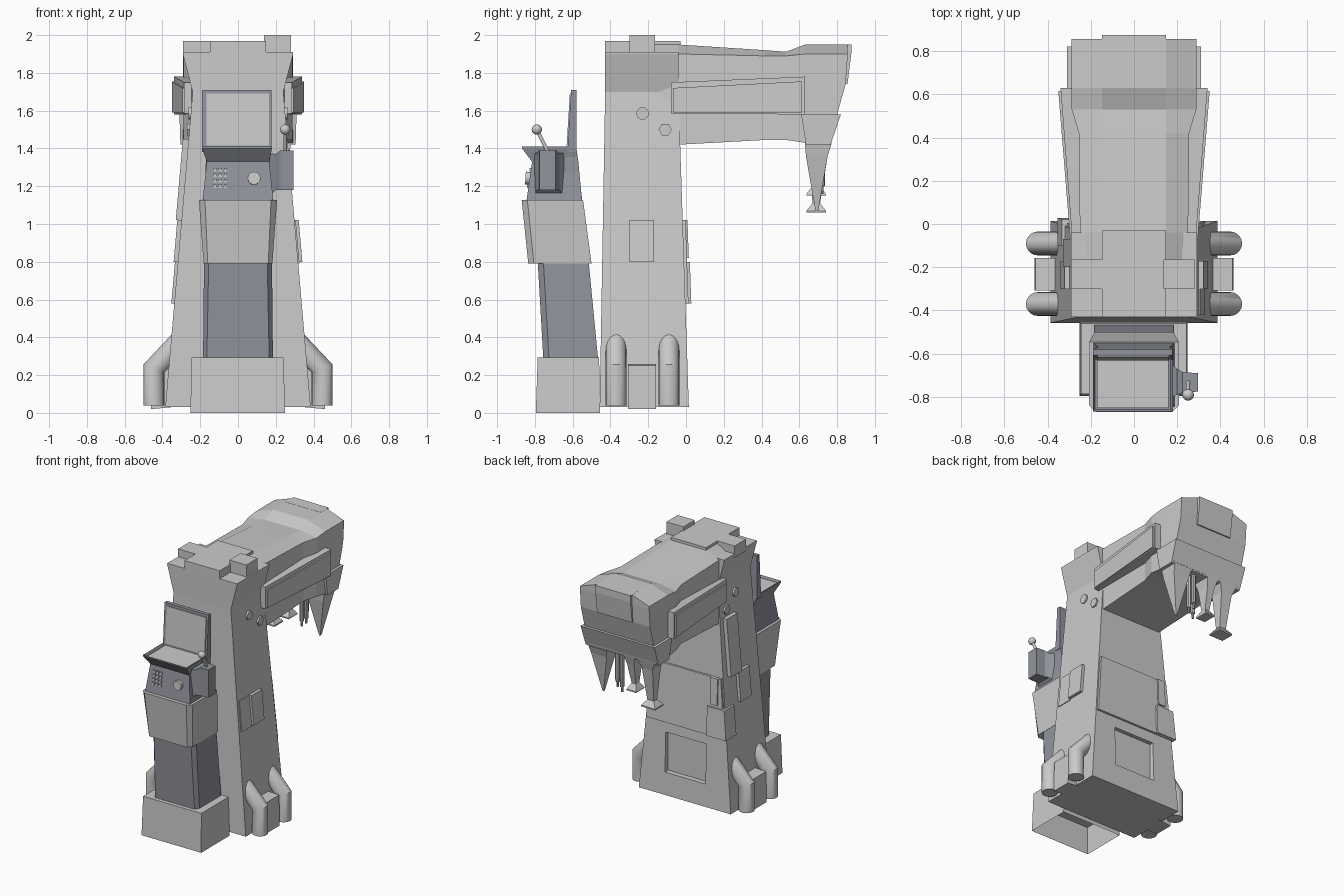
import bpy, bmesh, math
from mathutils import Vector

if "Cube" in bpy.data.objects:
    bpy.data.objects.remove(bpy.data.objects["Cube"])

dark = bpy.data.materials.new("dark_grey")
dark.diffuse_color = (0.29, 0.30, 0.34, 1)
dark.use_nodes = True
dark.node_tree.nodes["Principled BSDF"].inputs["Base Color"].default_value = dark.diffuse_color


def loft(name, rings, mat=None, smooth=False):
    """Skin a list of equal-length point rings and cap both ends."""
    bm = bmesh.new()
    vs = [[bm.verts.new(p) for p in r] for r in rings]
    n = len(vs[0])
    for a, b in zip(vs, vs[1:]):
        for i in range(n):
            j = (i + 1) % n
            bm.faces.new((a[i], a[j], b[j], b[i]))
    bm.faces.new(vs[0][::-1])
    bm.faces.new(vs[-1])
    bmesh.ops.recalc_face_normals(bm, faces=bm.faces)
    me = bpy.data.meshes.new(name)
    bm.to_mesh(me)
    bm.free()
    ob = bpy.data.objects.new(name, me)
    bpy.context.collection.objects.link(ob)
    if mat:
        me.materials.append(mat)
    if smooth:
        bpy.ops.object.select_all(action='DESELECT')
        ob.select_set(True)
        bpy.context.view_layer.objects.active = ob
        bpy.ops.object.shade_smooth_by_angle(angle=math.radians(35))
    return ob


def rect(z, x0, x1, y0, y1):
    return [(x0, y0, z), (x1, y0, z), (x1, y1, z), (x0, y1, z)]


def box(name, x0, x1, y0, y1, z0, z1, mat=None):
    return loft(name, [rect(z0, x0, x1, y0, y1), rect(z1, x0, x1, y0, y1)], mat)


def rod(name, a, b, r0, r1=None, n=12, mat=None):
    a, b = Vector(a), Vector(b)
    q = (b - a).to_track_quat('Z', 'Y')
    circ = [(math.cos(2 * math.pi * i / n), math.sin(2 * math.pi * i / n)) for i in range(n)]
    ring = lambda c, r: [c + q @ Vector((u * r, v * r, 0)) for u, v in circ]
    return loft(name, [ring(a, r0), ring(b, r0 if r1 is None else r1)], mat, n > 8)


def pocket(ob, face_dir, thick, depth):
    """Inset the face looking along face_dir and sink it."""
    bm = bmesh.new()
    bm.from_mesh(ob.data)
    bm.normal_update()
    d = Vector(face_dir)
    f = max(bm.faces, key=lambda f: f.normal.dot(d))
    bmesh.ops.inset_region(bm, faces=[f], thickness=thick)
    bmesh.ops.translate(bm, verts=f.verts, vec=-d * depth)
    bm.to_mesh(ob.data)
    bm.free()


def hx(z):
    return 0.385 - (z - 0.04) * 0.0873


def back(z):
    return 0.012 - (z - 0.04) * 0.035


# main column
col = loft("column", [rect(0.03, -0.385, 0.385, -0.457, 0.015),
                      rect(1.70, -0.24, 0.24, -0.428, -0.04),
                      rect(1.90, -0.292, 0.292, -0.43, -0.04),
                      rect(1.91, -0.292, 0.292, -0.43, -0.04)])
cut = box("recess_cutter", -0.17, 0.17, -0.03, 0.1, 0.2, 0.5)
mod = col.modifiers.new("recess", 'BOOLEAN')
mod.operation, mod.object, mod.solver = 'DIFFERENCE', cut, 'EXACT'
bpy.context.view_layer.objects.active = col
bpy.ops.object.modifier_apply(modifier="recess")
bpy.data.objects.remove(cut)

# ridge and blocks on top
box("top_ridge", -0.147, 0.147, -0.43, -0.03, 1.88, 1.97)
box("top_block_left", -0.292, -0.147, -0.3, -0.165, 1.88, 1.97)
box("top_block_right", 0.137, 0.28, -0.3, -0.165, 1.88, 2.0)

# arm and head: y, half width, ridge z, shoulder z, bottom z
arm = [(-0.2, 0.235, 1.95, 1.9, 1.43), (-0.04, 0.25, 1.95, 1.9, 1.42), (0.42, 0.255, 1.92, 1.89, 1.445),
       (0.53, 0.288, 1.912, 1.89, 1.445), (0.63, 0.29, 1.95, 1.9, 1.43), (0.77, 0.29, 1.95, 1.9, 1.43),
       (0.80, 0.29, 1.95, 1.9, 1.58), (0.845, 0.29, 1.95, 1.9, 1.74), (0.855, 0.29, 1.95, 1.9, 1.88)]
loft("arm", [[(-0.147, y, t), (0.147, y, t), (w, y, s), (w, y, b), (-w, y, b), (-w, y, s)]
             for y, w, t, s, b in arm])
loft("head_back_plate", [rect(1.74, -0.147, 0.147, 0.78, 0.855), rect(1.9, -0.147, 0.147, 0.78, 0.875),
                         rect(1.951, -0.147, 0.147, 0.78, 0.875)])
loft("head_lip", [rect(1.42, -0.305, 0.305, 0.635, 0.765), rect(1.58, -0.31, 0.31, 0.61, 0.82)])

# tools under the head
loft("pointed_tool", [rect(1.42, 0.13, 0.28, 0.63, 0.77), rect(1.36, 0.14, 0.27, 0.635, 0.75),
                      rect(1.07, 0.2, 0.21, 0.685, 0.70)])
for i, (dx, dy, z) in enumerate([(-0.018, 0, 1.1), (0.018, 0, 1.13), (0, 0.03, 1.16)]):
    rod(f"thin_rod_{i}", (0.07 + dx, 0.69 + dy, 1.44), (0.07 + dx, 0.69 + dy, z + 0.04), 0.016, n=8)
    rod(f"thin_tip_{i}", (0.07 + dx, 0.69 + dy, z + 0.05), (0.07 + dx, 0.69 + dy, z), 0.008, n=8)
for nm, x, w, end in (("short_clamp", -0.06, 0.03, 1.15), ("flared_clamp", -0.2, 0.045, 1.06)):
    loft(nm, [rect(1.43, x - w * 1.6, x + w * 1.6, 0.63, 0.77), rect(1.36, x - w, x + w, 0.65, 0.75),
              rect(end + 0.05, x - w * 0.6, x + w * 0.6, 0.67, 0.71),
              rect(end + 0.01, x - w * 1.3, x + w * 1.3, 0.638, 0.74),
              rect(end, x - w * 1.3, x + w * 1.3, 0.638, 0.74)])

for s, side in ((-1, "left"), (1, "right")):
    # side rail along the arm
    rail = [[(s * x, y, z) for x, z in ((0.22, z0), (x1, z0), (x1, z1), (0.22, z1))]
            for y, x1, z0, z1 in ((-0.08, 0.285, 1.585, 1.75), (0.63, 0.34, 1.58, 1.78))]
    loft(f"side_rail_{side}", rail)
    loft(f"rail_cover_{side}", [[(s * x, y, z) for x, z in ((0.23, z0), (x1, z0), (x1, z1), (0.23, z1))]
         for y, x1, z0, z1 in ((-0.07, 0.295, 1.59, 1.72), (0.615, 0.35, 1.59, 1.755))])
    # bolts
    rod(f"round_bolt_{side}", (s * 0.2, -0.23, 1.585), (s * 0.262, -0.23, 1.585), 0.033, n=16)
    rod(f"hex_bolt_{side}", (s * 0.2, -0.11, 1.5), (s * 0.27, -0.11, 1.5), 0.035, n=6)
    # bent pipes
    for y, place in ((-0.37, "front"), (-0.09, "rear")):
        c = [(0.055 * math.cos(math.pi * i / 10), 0.055 * math.sin(math.pi * i / 10)) for i in range(20)]
        loft(f"pipe_{place}_{side}",
             [[(s * (0.445 + u), y + v, 0.04) for u, v in c],
              [(s * (0.445 + u), y + v, 0.235 + 0.4 * u) for u, v in c],
              [(s * (0.285 + u), y + v, 0.405 + 0.4 * u) for u, v in c]], smooth=True)
    # foot block between the pipes
    loft(f"foot_block_{side}", [[(s * x, y, z) for x, z in ((0.3, 0.035), (0.46, 0.02), (0.455, 0.25), (0.3, 0.26))]
                                for y in (-0.308, -0.158)])


def side_plate(name, s, y0, y1, z0, z1, t):
    loft(name, [[(s * (hx(z) - 0.03), y0, z), (s * (hx(z) + t), y0, z),
                 (s * (hx(z) + t), y1, z), (s * (hx(z) - 0.03), y1, z)] for z in (z0, z1)])


# armour plates on the column
side_plate("side_plate_right", 1, -0.3, -0.17, 0.8, 1.02, 0.022)
side_plate("side_plate_left", -1, -0.3, -0.17, 0.8, 1.02, 0.022)
side_plate("thin_plate_right", 1, -0.42, -0.3, 0.79, 1.02, 0.006)
side_plate("tall_strip_left", -1, -0.2, -0.07, 1.02, 1.45, 0.03)
loft("back_plate", [rect(z, -hx(z) + 0.01, hx(z) - 0.01, -0.1, back(z) + 0.02) for z in (0.58, 1.02)])
loft("corner_plate_left", [rect(z, -hx(z) - 0.015, -0.19, -0.1, back(z) + 0.035) for z in (0.58, 0.8)])
loft("back_tab_left", [rect(z, -0.27, -0.21, -0.1, back(z) + 0.03) for z in (0.82, 1.02)])

# console base, hollow underneath
base = loft("console_base", [rect(0, -0.252, 0.248, -0.795, -0.455), rect(0.293, -0.246, 0.242, -0.785, -0.46)])
pocket(base, (0, 0, -1), 0.02, 0.2)


def trap(z, w, wf, yf, yb, c):
    return [(-w, yb, z), (w, yb, z), (w, yf + c, z), (wf, yf, z), (-wf, yf, z), (-w, yf + c, z)]


# console stand, collar and desk
loft("console_stand", [trap(0.28, 0.185, 0.165, -0.755, -0.465, 0.03),
                       trap(0.8, 0.18, 0.155, -0.785, -0.515, 0.03),
                       trap(1.36, 0.17, 0.15, -0.8, -0.575, 0.03)], dark)
loft("console_collar", [trap(0.79, 0.182, 0.16, -0.835, -0.5, 0.03),
                        trap(1.128, 0.207, 0.175, -0.87, -0.545, 0.03)])
desk = loft("console_desk", [rect(1.12, -0.188, 0.188, -0.845, -0.55), rect(1.33, -0.165, 0.165, -0.815, -0.57),
                             rect(1.40, -0.19, 0.18, -0.868, -0.58), rect(1.41, -0.19, 0.18, -0.868, -0.58)], dark)
pocket(desk, (0, 0, 1), 0.015, 0.02)
box("desk_surface", -0.17, 0.16, -0.85, -0.62, 1.38, 1.398)

# screen
loft("screen_frame", [rect(1.38, -0.19, 0.178, -0.628, -0.58), rect(1.71, -0.19, 0.178, -0.608, -0.58)], dark)
loft("screen", [rect(1.415, -0.168, 0.163, -0.632, -0.6), rect(1.69, -0.168, 0.163, -0.615, -0.6)])

# keypad and knob
for r in range(4):
    for c in range(3):
        x, z = -0.122 + c * 0.028, 1.2 + r * 0.029
        y = -0.845 + (z - 1.12) * 0.143
        box(f"key_{r}_{c}", x - 0.009, x + 0.009, y - 0.008, y + 0.02, z - 0.009, z + 0.009)
rod("knob", (0.085, -0.8, 1.24), (0.085, -0.85, 1.243), 0.034, n=20)


def xrect(x, y0, y1, z0, z1):
    return [(x, y0, z0), (x, y1, z0), (x, y1, z1), (x, y0, z1)]


# side box with joystick
loft("side_box", [xrect(0.15, -0.81, -0.63, 1.13, 1.38), xrect(0.2, -0.79, -0.67, 1.18, 1.37),
                  xrect(0.225, -0.78, -0.685, 1.18, 1.39), xrect(0.295, -0.775, -0.69, 1.18, 1.39)], dark)
rod("joystick_rod", (0.25, -0.73, 1.38), (0.25, -0.79, 1.5), 0.01)
bpy.ops.mesh.primitive_uv_sphere_add(segments=20, ring_count=12, radius=0.027, location=(0.25, -0.79, 1.5))
bpy.context.object.name = "joystick_ball"
bpy.ops.object.shade_smooth_by_angle(angle=math.radians(35))
